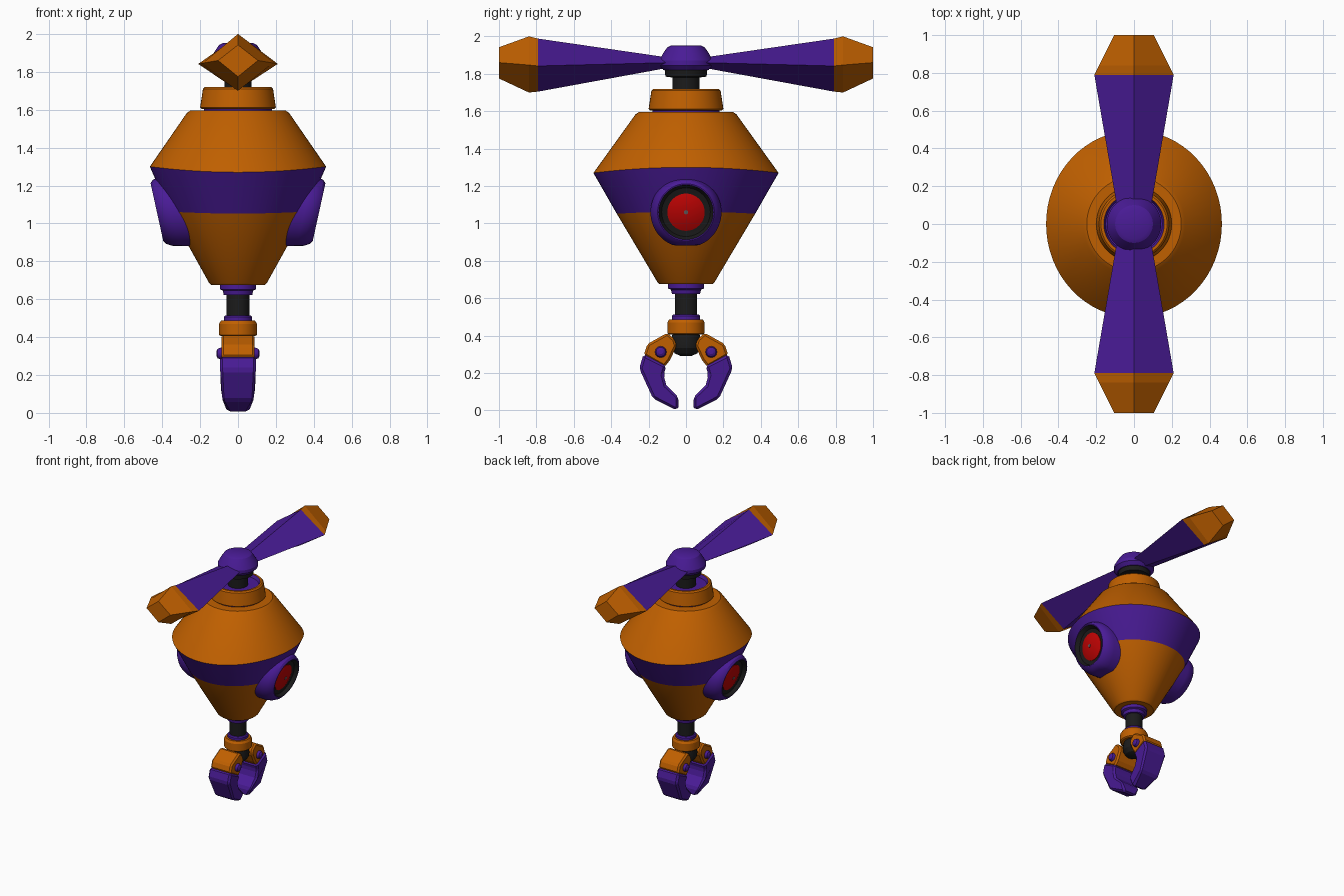
import bpy, bmesh, math
from mathutils import Vector

cube = bpy.data.objects.get("Cube")
if cube:
    bpy.data.objects.remove(cube, do_unlink=True)


def material(name, rgb):
    m = bpy.data.materials.new(name)
    m.use_nodes = True
    m.diffuse_color = (*rgb, 1)
    m.node_tree.nodes["Principled BSDF"].inputs["Base Color"].default_value = (*rgb, 1)
    return m


MATS = [material("orange", (0.53, 0.117, 0.0)),
        material("purple", (0.067, 0.011, 0.305)),
        material("black", (0.011, 0.011, 0.011)),
        material("red", (0.52, 0.001, 0.001)),
        material("grey", (0.13, 0.11, 0.11))]
ORANGE, PURPLE, BLACK, RED, GREY = range(5)


def finish(name, bm, smooth=True, bevel=0):
    bmesh.ops.recalc_face_normals(bm, faces=bm.faces)
    mesh = bpy.data.meshes.new(name)
    bm.to_mesh(mesh)
    bm.free()
    for m in MATS:
        mesh.materials.append(m)
    ob = bpy.data.objects.new(name, mesh)
    bpy.context.collection.objects.link(ob)
    if bevel:
        mod = ob.modifiers.new("bevel", "BEVEL")
        mod.width, mod.segments = bevel, 1
    if smooth:
        bpy.ops.object.select_all(action="DESELECT")
        ob.select_set(True)
        bpy.context.view_layer.objects.active = ob
        bpy.ops.object.shade_smooth_by_angle(angle=math.radians(28))
    return ob


def loft(bm, rings, mats):
    """Skin rings of points; mats gives the colour of each span."""
    loops = [[bm.verts.new(p) for p in ring] for ring in rings]
    n = len(loops[0])
    for a, b, mat in zip(loops, loops[1:], mats):
        for i in range(n):
            j = (i + 1) % n
            bm.faces.new((a[i], a[j], b[j], b[i])).material_index = mat
    bm.faces.new(loops[0]).material_index = mats[0]
    bm.faces.new(loops[-1]).material_index = mats[-1]


def lathe(name, profile, mats, shape=None, n=48):
    """Revolve (radius, height) points; shape moves each point afterwards."""
    bm = bmesh.new()
    rings = []
    for r, z in profile:
        ring = [Vector((r * math.cos(k * math.tau / n), r * math.sin(k * math.tau / n), z))
                for k in range(n)]
        rings.append([shape(p, r) if shape else p for p in ring])
    if isinstance(mats, int):
        mats = [mats] * (len(profile) - 1)
    loft(bm, rings, mats)
    return finish(name, bm)


# Body: double cone, slightly narrower and higher-waisted at the sides
def body_shape(p, r):
    f = max(0, (r - 0.3) / 0.195)
    return Vector((p.x * (1 - 0.06 * f), p.y, p.z + 0.03 * f * (p.x / r) ** 2))


lathe("body", [(0.14, 0.675), (0.152, 0.685), (0.37, 1.052), (0.495, 1.27),
               (0.27, 1.583), (0.25, 1.597)],
      [ORANGE, ORANGE, PURPLE, ORANGE, ORANGE], body_shape, 64)

# Neck, collar and rotor hub
lathe("neck_ring", [(0.18, 1.58), (0.18, 1.62)], PURPLE)
lathe("neck_collar", [(0.19, 1.604), (0.2, 1.612), (0.185, 1.71), (0.175, 1.72),
                      (0.16, 1.72), (0.15, 1.695)],
      [ORANGE] * 4 + [PURPLE])
lathe("rotor_shaft", [(0.072, 1.66), (0.072, 1.78), (0.11, 1.785), (0.115, 1.83)], BLACK)
lathe("rotor_hub", [(0.12, 1.82), (0.144, 1.845), (0.144, 1.87), (0.122, 1.91),
                    (0.1, 1.942), (0.08, 1.952)], PURPLE)

# Arm below the body
lathe("arm_socket", [(0.075, 0.622), (0.08, 0.645), (0.095, 0.652), (0.095, 0.69)], PURPLE)
lathe("arm_rod", [(0.06, 0.48), (0.06, 0.65)], BLACK)
lathe("wrist_ring", [(0.075, 0.48), (0.075, 0.505), (0.068, 0.513)], PURPLE)
lathe("wrist_collar", [(0.09, 0.405), (0.1, 0.412), (0.1, 0.47), (0.09, 0.487)], ORANGE)
lathe("claw_hub", [(0.03, 0.292), (0.06, 0.305), (0.08, 0.335), (0.082, 0.365),
                   (0.07, 0.42)], BLACK, n=24)


def prism(name, outline, side, half_width, mat, bevel):
    """Extrude a (y, z) outline across x, with width chosen by height."""
    bm = bmesh.new()
    loft(bm, [[Vector((s * half_width(z), side * y, z)) for y, z in outline]
              for s in (-1, 1)], [mat])
    return finish(name, bm, smooth=False, bevel=bevel)


KNUCKLE = [(0.06, 0.38), (0.10, 0.415), (0.207, 0.355), (0.226, 0.295),
           (0.115, 0.232), (0.085, 0.27), (0.05, 0.345)]
FINGER = [(0.227, 0.302), (0.25, 0.225), (0.177, 0.065), (0.05, 0.0),
          (0.04, 0.02), (0.04, 0.07), (0.105, 0.135), (0.12, 0.19), (0.105, 0.24)]
BLADE = [(0.08, 0.088, 1.885, 1.835, 1.86), (0.79, 0.21, 1.988, 1.705, 1.842),
         (0.84, 0.185, 2.0, 1.70, 1.847), (1.0, 0.105, 1.942, 1.775, 1.86)]

for side, tag in ((-1, "front"), (1, "back")):
    # Gripping finger, knuckle and hinge bolt
    prism(tag + "_knuckle", KNUCKLE, side, lambda z: 0.088, ORANGE, 0.012)
    prism(tag + "_finger", FINGER, side,
          lambda z: 0.095 if z > 0.2 else 0.05 + 0.04 * min(1, z / 0.07), PURPLE, 0.014)
    lathe(tag + "_hinge_bolt", [(0.012, -0.114), (0.025, -0.107), (0.031, -0.092),
                                (0.031, 0.092), (0.025, 0.107), (0.012, 0.114)],
          PURPLE, lambda p, r: Vector((p.z, p.x + side * 0.135, p.y + 0.313)), 12)

    # Kite-section propeller blade with coloured tip
    bm = bmesh.new()
    loft(bm, [[Vector((w, side * y, mid)), Vector((0, side * y, top)),
               Vector((-w, side * y, mid)), Vector((0, side * y, low))]
              for y, w, top, low, mid in BLADE], [PURPLE, ORANGE, ORANGE])
    finish(tag + "_blade", bm, smooth=False)

# Side eye pods: housing with flat underside and a face leaning downward
for side, tag in ((-1, "right"), (1, "left")):
    def pod_shape(p, r):
        h = max(p.y, -0.178)
        return Vector((side * (p.z + 0.22 * h), p.x, h + 1.06))

    lathe(tag + "_eye_pod", [(0.185, 0.15), (0.19, 0.35), (0.183, 0.385), (0.168, 0.415),
                             (0.152, 0.428), (0.146, 0.428), (0.13, 0.4), (0.09, 0.395)],
          [PURPLE] * 5 + [BLACK] * 2, pod_shape)
    lathe(tag + "_eye_lens", [(0.1, 0.385), (0.1, 0.4), (0.07, 0.412), (0.03, 0.418),
                              (0.01, 0.419)], RED, pod_shape, 32)
    lathe(tag + "_eye_pupil", [(0.012, 0.415), (0.012, 0.422)], GREY, pod_shape, 8)
